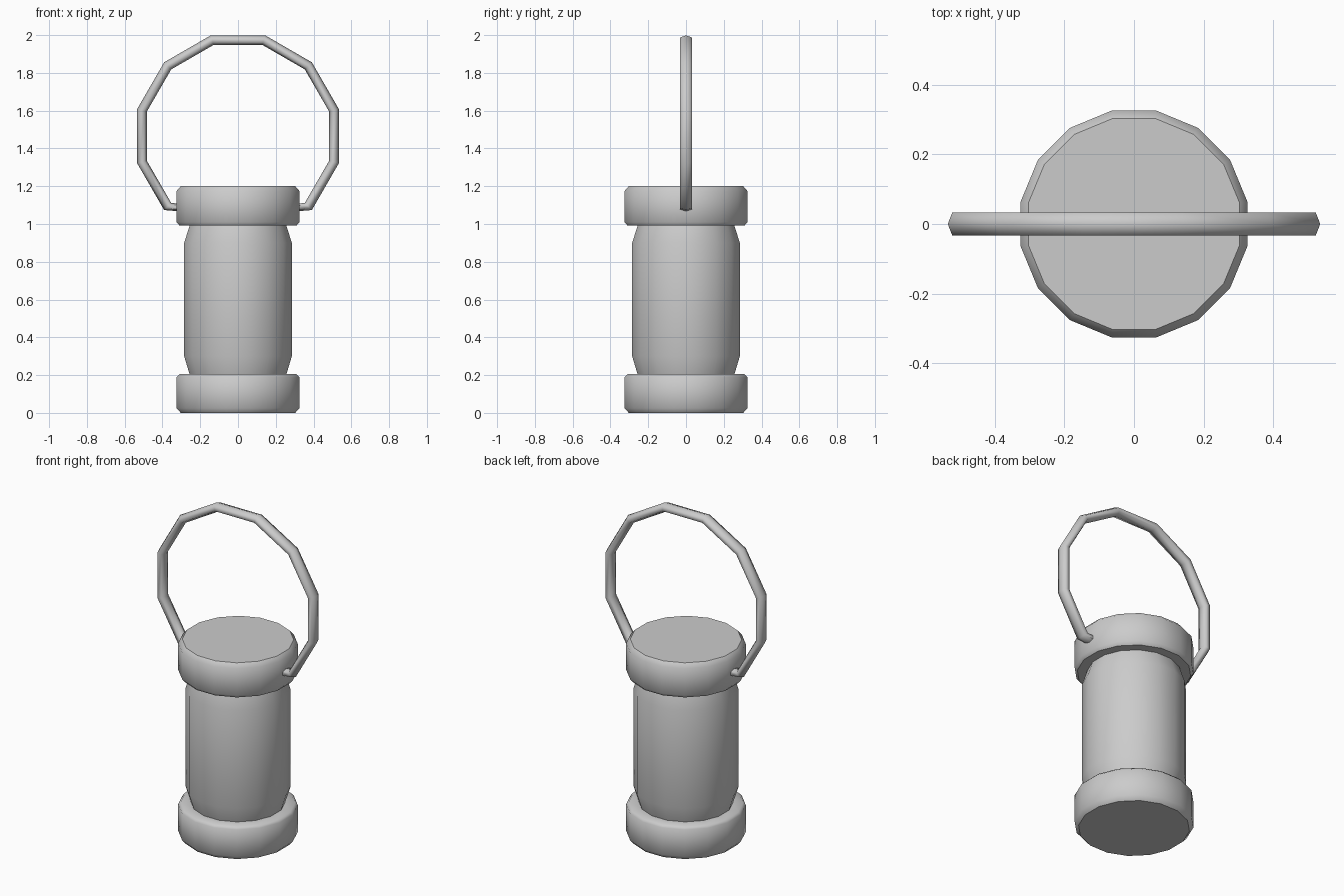
import bpy, bmesh
from math import pi, cos, sin, radians

if "Cube" in bpy.data.objects:
    bpy.data.objects.remove(bpy.data.objects["Cube"])

SIDES = 16


def finish(name, bm, angle):
    bmesh.ops.recalc_face_normals(bm, faces=bm.faces)
    me = bpy.data.meshes.new(name)
    bm.to_mesh(me)
    bm.free()
    ob = bpy.data.objects.new(name, me)
    bpy.context.collection.objects.link(ob)
    bpy.ops.object.select_all(action='DESELECT')
    ob.select_set(True)
    bpy.context.view_layer.objects.active = ob
    bpy.ops.object.shade_smooth_by_angle(angle=radians(angle))
    for p in me.polygons:          # end caps stay flat
        if len(p.vertices) > 4:
            p.use_smooth = False
    return ob


def skin(name, rings, angle):
    """Join successive rings of points with quads and close both ends."""
    bm = bmesh.new()
    rings = [[bm.verts.new(p) for p in ring] for ring in rings]
    n = len(rings[0])
    for a, b in zip(rings, rings[1:]):
        for i in range(n):
            j = (i + 1) % n
            bm.faces.new((a[i], a[j], b[j], b[i]))
    bm.faces.new(rings[0])
    bm.faces.new(rings[-1])
    return finish(name, bm, angle)


def turned(name, profile):
    """Turned part; profile gives (half width across flats, z)."""
    rings = []
    for w, z in profile:
        r = w / cos(pi / SIDES)
        rings.append([(r * cos((i + 0.5) * 2 * pi / SIDES),
                       r * sin((i + 0.5) * 2 * pi / SIDES), z) for i in range(SIDES)])
    return skin(name, rings, 50)


# Base, barrel and lid
turned("base", [(.303, 0), (.325, .025), (.325, .19), (.31, .205), (.25, .205)])
turned("barrel", [(.255, .20), (.285, .30), (.285, .90), (.255, .995)])
turned("lid", [(.25, .992), (.31, .992), (.325, 1.01), (.325, 1.175), (.303, 1.2)])

# Carrying handle: twelve-sided loop with hexagonal section, ends turned into the lid
CENTRE, RADIUS, HALF_R, HALF_Y = 1.465, .5265, .0265, .033
section = [(1, 0), (.5, 1), (-.5, 1), (-1, 0), (-.5, -1), (.5, -1)]


def handle_ring(deg, dx=0, dz=0):
    a = radians(deg)
    return [((RADIUS + u * HALF_R) * cos(a) + dx, v * HALF_Y,
             CENTRE + (RADIUS + u * HALF_R) * sin(a) + dz) for u, v in section]


rings = [handle_ring(-45, -.09, -.008)]
rings += [handle_ring(d) for d in range(-45, 226, 30)]
rings += [handle_ring(225, .09, -.008)]
skin("handle", rings, 70)
